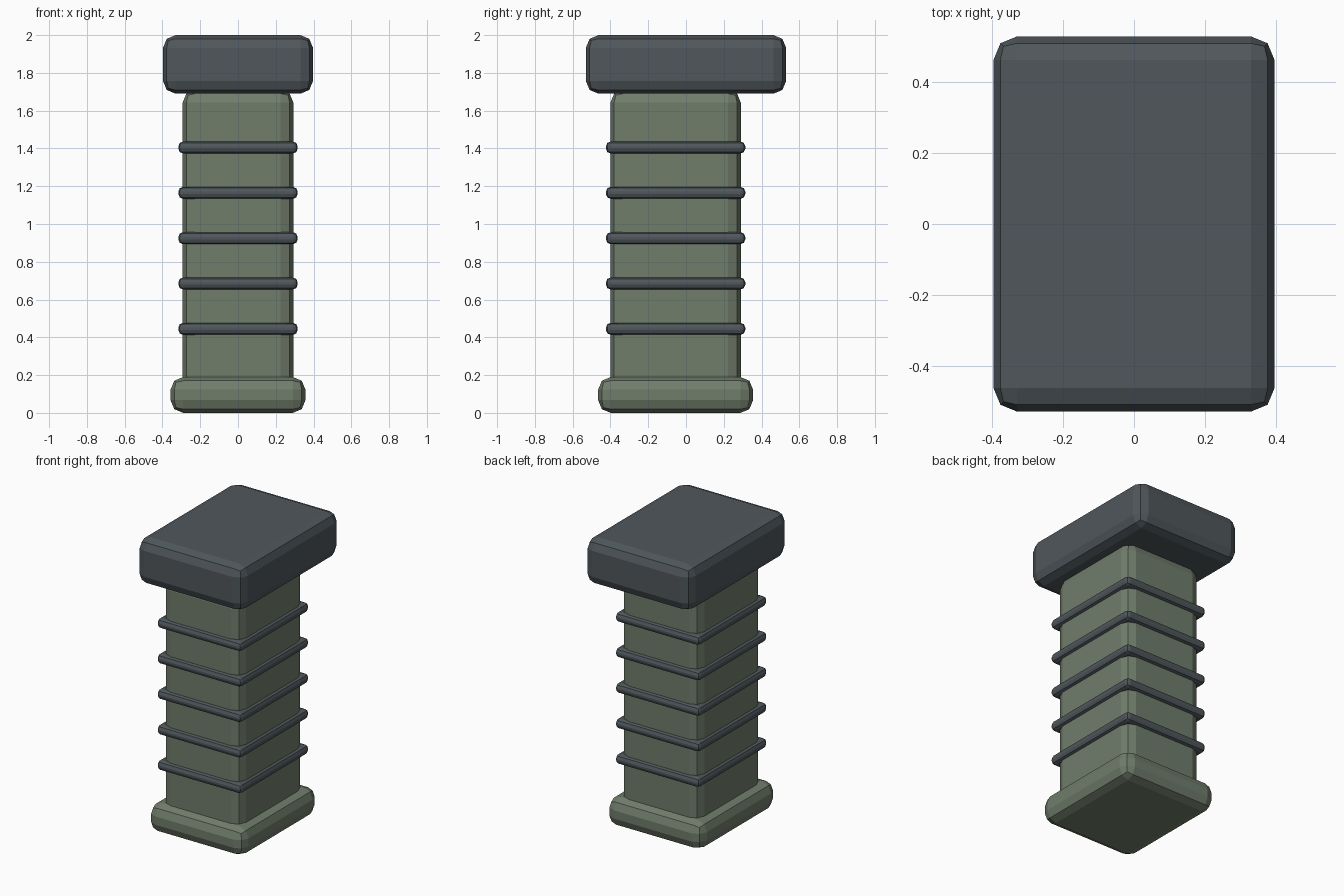
import bpy, bmesh
from mathutils import Vector

if "Cube" in bpy.data.objects:
    bpy.data.objects.remove(bpy.data.objects["Cube"])


def material(name, rgb):
    m = bpy.data.materials.new(name)
    m.diffuse_color = (*rgb, 1)
    m.use_nodes = True
    m.node_tree.nodes["Principled BSDF"].inputs["Base Color"].default_value = m.diffuse_color
    return m


slate = material("dark_slate", (0.079, 0.095, 0.105))
green = material("sage_green", (0.162, 0.205, 0.148))


def rounded_box(name, low, high, bevel, mat):
    """Box between two corners with two-step bevelled edges."""
    low, high = Vector(low), Vector(high)
    bm = bmesh.new()
    bmesh.ops.create_cube(bm, size=1)
    bmesh.ops.scale(bm, vec=high - low, verts=bm.verts)
    bmesh.ops.bevel(bm, geom=bm.edges[:], offset=bevel, segments=2,
                    profile=0.5, affect='EDGES')
    mesh = bpy.data.meshes.new(name)
    bm.to_mesh(mesh)
    bm.free()
    mesh.materials.append(mat)
    ob = bpy.data.objects.new(name, mesh)
    ob.location = (low + high) / 2
    bpy.context.collection.objects.link(ob)
    return ob


# Mounting block on top
rounded_box("mount_block", (-0.397, -0.53, 1.69), (0.397, 0.53, 2.0), 0.067, slate)
# Grip column
rounded_box("grip_column", (-0.293, -0.40, 0.08), (0.293, 0.29, 1.71), 0.067, green)
# Flared base cap
rounded_box("base_cap", (-0.357, -0.465, 0.0), (0.357, 0.355, 0.19), 0.067, green)
# Ribs around the grip
for i in range(5):
    z = 0.445 + 0.24 * i
    rounded_box(f"grip_rib_{i + 1}", (-0.316, -0.424, z - 0.032),
                (0.316, 0.314, z + 0.032), 0.026, slate)
